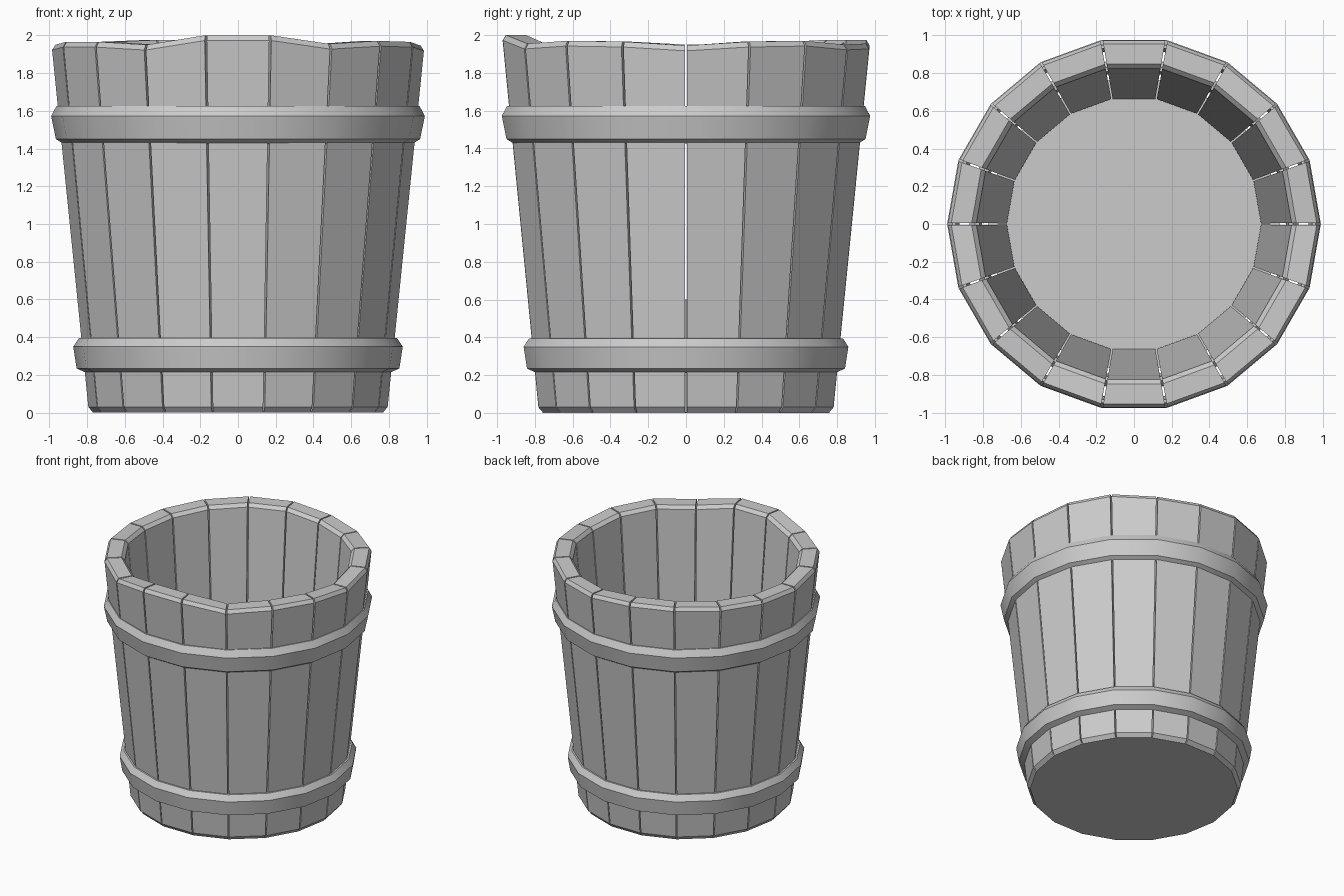
import bpy, bmesh
from math import sin, cos, pi, radians

if "Cube" in bpy.data.objects:
    bpy.data.objects.remove(bpy.data.objects["Cube"])

N = 18
STEP = 2 * pi / N
GAP = 0.0055  # half the angular gap between staves


def make_object(name, bm):
    bmesh.ops.recalc_face_normals(bm, faces=bm.faces)
    me = bpy.data.meshes.new(name)
    bm.to_mesh(me)
    bm.free()
    ob = bpy.data.objects.new(name, me)
    bpy.context.collection.objects.link(ob)
    return ob


def ring_point(r, z, a):
    return (r * cos(a), r * sin(a), z)


# rim height at each joint between staves, counter-clockwise from +x
RIM = [1.945, 1.965, 1.97, 1.95, 1.955, 1.975, 1.975, 1.965, 1.955,
       1.95, 1.965, 1.965, 1.95, 2.0, 2.0, 1.955, 1.97, 1.965]


def stave_profile(top):
    # tapered plank section with chamfered ends, as (radius, height)
    return [(0.77, 0.004), (0.793, 0.03), (0.985, top - 0.028),
            (0.968, top), (0.86, top), (0.835, top - 0.025),
            (0.673, 0.03), (0.69, 0.004)]


# staves
for i in range(N):
    bm = bmesh.new()
    ends = []
    for j, shift in ((i, GAP), (i + 1, -GAP)):
        ends.append([bm.verts.new(ring_point(r, z, j * STEP + shift))
                     for r, z in stave_profile(RIM[j % N])])
    a, b = ends
    n = len(a)
    bm.faces.new(a)
    bm.faces.new(b[::-1])
    for k in range(n):
        m = (k + 1) % n
        bm.faces.new((a[k], b[k], b[m], a[m]))
    make_object(f"stave_{i + 1:02d}", bm)


# hoops: closed section swept round the bucket
def hoop(name, profile):
    bm = bmesh.new()
    rings = [[bm.verts.new(ring_point(r, z, j * STEP)) for r, z in profile]
             for j in range(N)]
    n = len(profile)
    for j in range(N):
        a, b = rings[j], rings[(j + 1) % N]
        for k in range(n):
            m = (k + 1) % n
            bm.faces.new((a[k], b[k], b[m], a[m]))
    ob = make_object(name, bm)
    bpy.ops.object.select_all(action='DESELECT')
    ob.select_set(True)
    bpy.context.view_layer.objects.active = ob
    bpy.ops.object.shade_smooth_by_angle(angle=radians(28))


hoop("upper_hoop", [(0.925, 1.425), (0.965, 1.45), (0.99, 1.572),
                    (0.962, 1.625), (0.945, 1.625)])
hoop("lower_hoop", [(0.805, 0.212), (0.855, 0.235), (0.873, 0.35),
                    (0.843, 0.395), (0.82, 0.395)])

# thin bottom board
bm = bmesh.new()
bmesh.ops.create_cone(bm, cap_ends=True, segments=N, radius1=0.77,
                      radius2=0.772, depth=0.006)
bmesh.ops.translate(bm, verts=bm.verts, vec=(0, 0, 0.003))
# line the board's corners up with the stave joints
flat = max(bm.verts, key=lambda v: v.co.x)
offset = 0 if abs(flat.co.y) < 1e-4 else STEP / 2
for v in bm.verts:
    x, y = v.co.x, v.co.y
    v.co.x, v.co.y = (x * cos(offset) - y * sin(offset),
                      x * sin(offset) + y * cos(offset))
make_object("bottom_board", bm)
